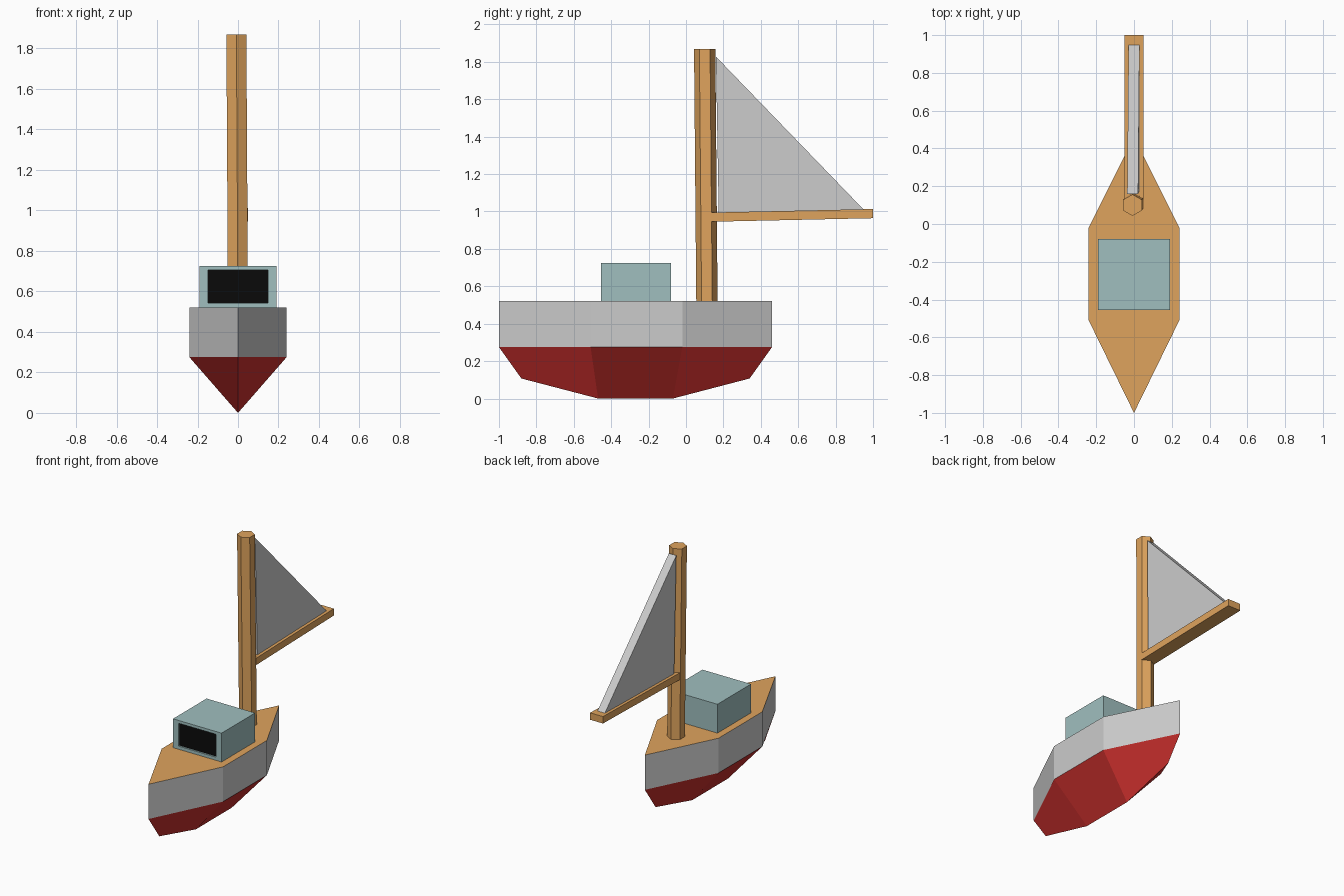
import bpy, bmesh, math
from mathutils import Vector

if "Cube" in bpy.data.objects:
    bpy.data.objects.remove(bpy.data.objects["Cube"])


def material(name, r, g, b):
    m = bpy.data.materials.new(name)
    m.diffuse_color = (r, g, b, 1)
    m.use_nodes = True
    m.node_tree.nodes["Principled BSDF"].inputs["Base Color"].default_value = m.diffuse_color
    return m


wood = material("wood", 0.74, 0.37, 0.11)
red = material("red_paint", 0.62, 0.03, 0.027)
teal = material("teal_paint", 0.35, 0.52, 0.52)
black = material("dark_glass", 0.003, 0.003, 0.003)
grey = material("grey_paint", 0.8, 0.8, 0.8)


def finish(name, bm, *mats):
    bmesh.ops.recalc_face_normals(bm, faces=bm.faces)
    mesh = bpy.data.meshes.new(name)
    bm.to_mesh(mesh)
    bm.free()
    for m in mats:
        mesh.materials.append(m)
    obj = bpy.data.objects.new(name, mesh)
    bpy.context.collection.objects.link(obj)
    return obj


def loft(ring_a, ring_b):
    """Closed solid between two rings with the same number of points."""
    bm = bmesh.new()
    a = [bm.verts.new(p) for p in ring_a]
    b = [bm.verts.new(p) for p in ring_b]
    bm.faces.new(a)
    bm.faces.new(b)
    for i in range(len(a)):
        j = (i + 1) % len(a)
        bm.faces.new((a[i], a[j], b[j], b[i]))
    bmesh.ops.recalc_face_normals(bm, faces=bm.faces)
    return bm


# Hull: vertical grey sides, wooden deck, red V-shaped bottom
outline = [(0, -1), (0.24, -0.51), (0.24, -0.02), (0, 0.46), (-0.24, -0.02), (-0.24, -0.51)]
keel_line = [(-0.88, 0.107), (-0.47, 0), (-0.07, 0), (0.34, 0.107)]
bm = bmesh.new()
rim = [bm.verts.new((x, y, 0.275)) for x, y in outline]
top = [bm.verts.new((x, y, 0.521)) for x, y in outline]
keel = [bm.verts.new((0, y, z)) for y, z in keel_line]
bm.faces.new(top).material_index = 2
for i in range(6):
    j = (i + 1) % 6
    bm.faces.new((rim[i], rim[j], top[j], top[i]))
for side in ([0, 1, 2, 3], [0, 5, 4, 3]):
    for k in range(3):
        f = bm.faces.new((rim[side[k]], rim[side[k + 1]], keel[k + 1], keel[k]))
        f.material_index = 1
finish("hull", bm, grey, red, wood)

# Cabin with a slightly recessed dark front window
corners = [(-0.19, -0.455), (0.19, -0.455), (0.19, -0.08), (-0.19, -0.08)]
bm = loft([(x, y, 0.515) for x, y in corners], [(x, y, 0.725) for x, y in corners])
front = min(bm.faces, key=lambda f: f.calc_center_median().y)
bmesh.ops.inset_individual(bm, faces=[front], thickness=0.02)
for v in front.verts:
    v.co.x = math.copysign(0.148, v.co.x)
    v.co.z = 0.705 if v.co.z > 0.62 else 0.543
pane = bmesh.ops.extrude_face_region(bm, geom=[front])["geom"]
bmesh.ops.translate(bm, vec=(0, 0.012, 0), verts=[g for g in pane if isinstance(g, bmesh.types.BMVert)])
for g in pane:
    if isinstance(g, bmesh.types.BMFace):
        g.material_index = 1
if front.is_valid:
    bm.faces.remove(front)
finish("cabin", bm, teal, black)


# Six-sided mast, leaning very slightly
def hexagon(cx, cy, z, r=0.057):
    return [(cx + r * math.sin(k * math.pi / 3), cy + r * math.cos(k * math.pi / 3), z) for k in range(6)]


finish("mast", loft(hexagon(0, 0.112, 0.51), hexagon(-0.008, 0.1, 1.868)), wood)


# Boom, rising slightly towards its free end
def boom_end(y, z):
    return [(x, y, z + dz) for x, dz in ((-0.05, 0), (0.05, 0), (0.05, 0.049), (-0.05, 0.049))]


finish("boom", loft(boom_end(0.13, 0.945), boom_end(1.0, 0.964)), wood)

# Triangular sail slab standing on the boom
sail = [Vector(p) for p in ((-0.007, 0.16, 1.828), (0, 0.175, 0.99), (0, 0.95, 1.01))]
half = Vector((0.029, 0, 0))
finish("sail", loft([p - half for p in sail], [p + half for p in sail]), grey)
